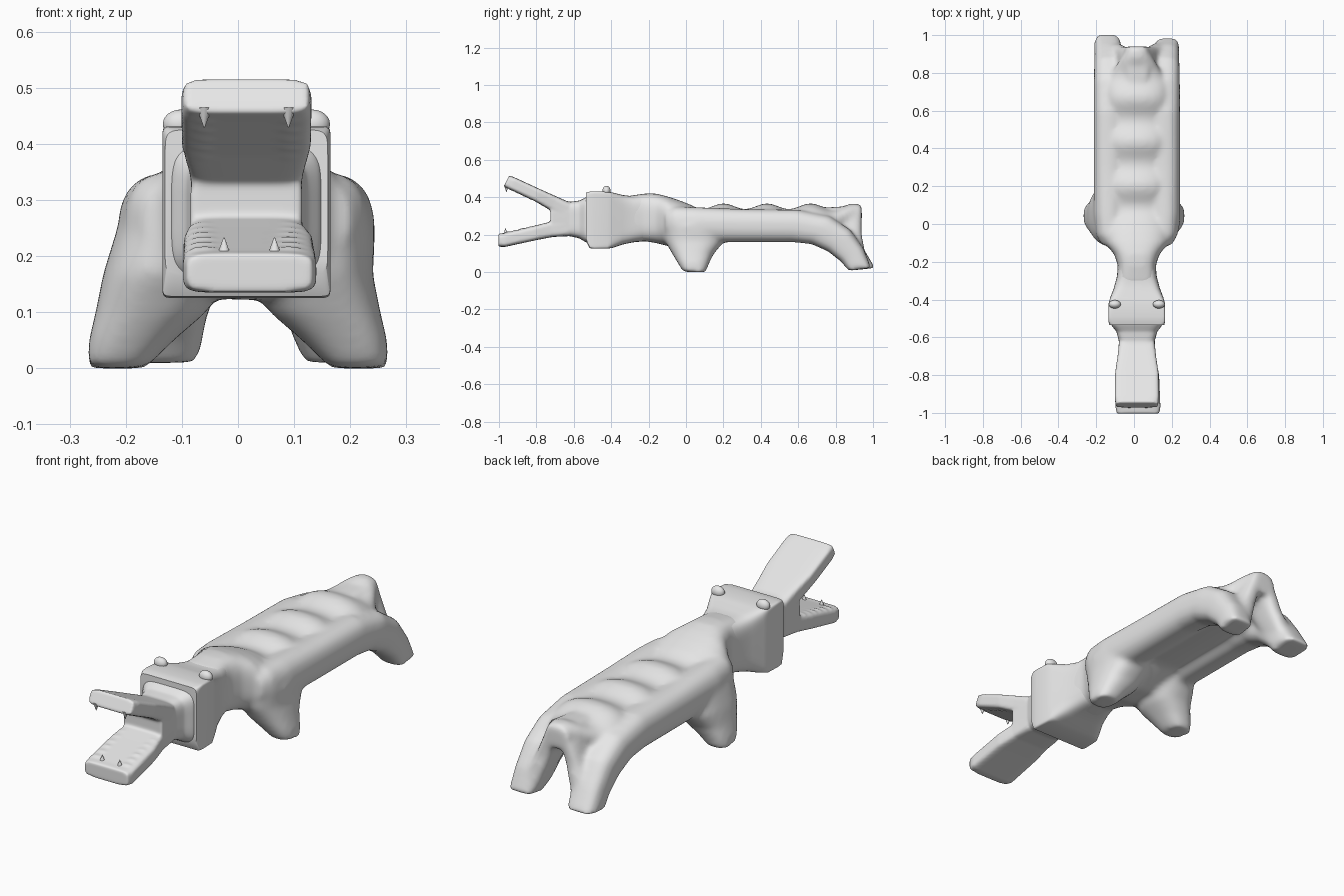
import bpy, bmesh, math
from mathutils import Vector, Matrix

CX = 0.015  # the animal sits slightly off the x axis

grey = bpy.data.materials.new("plain grey")
grey.diffuse_color = (0.8, 0.8, 0.8, 1)


def loft(bm, stations, count=40):
    """Skin through rings: (x centre, half width, (y, z) one edge, (y, z) other edge, squareness)."""
    rings = []
    for xc, hw, a, b, n in stations:
        mid = Vector((xc, (a[0] + b[0]) / 2, (a[1] + b[1]) / 2))
        half = Vector((0, (a[0] - b[0]) / 2, (a[1] - b[1]) / 2))
        ring = []
        for i in range(count):
            t = 2 * math.pi * (i + 0.5) / count
            c, s = math.cos(t), math.sin(t)
            u = math.copysign(abs(c) ** (2 / n), c)
            v = math.copysign(abs(s) ** (2 / n), s)
            ring.append(bm.verts.new(mid + Vector((hw * u, 0, 0)) + half * v))
        rings.append(ring)
    for r, q in zip(rings, rings[1:]):
        for i in range(count):
            j = (i + 1) % count
            bm.faces.new((r[i], r[j], q[j], q[i]))
    bm.faces.new(rings[0][::-1])
    bm.faces.new(rings[-1])


def upright(y, hw, z0, z1, n, xc=CX):
    return (xc, hw, (y, z1), (y, z0), n)


def ball(bm, loc, size):
    m = Matrix.Translation(loc) @ Matrix.Diagonal((*size, 1))
    bmesh.ops.create_uvsphere(bm, u_segments=20, v_segments=12, radius=1, matrix=m)


def finish(bm, name, voxel=None, smooth=0):
    bmesh.ops.recalc_face_normals(bm, faces=bm.faces)
    me = bpy.data.meshes.new(name)
    bm.to_mesh(me)
    bm.free()
    me.materials.append(grey)
    ob = bpy.data.objects.new(name, me)
    bpy.context.collection.objects.link(ob)
    if voxel:
        r = ob.modifiers.new("blend", 'REMESH')
        r.mode, r.voxel_size, r.use_smooth_shade = 'VOXEL', voxel, True
        s = ob.modifiers.new("soften", 'SMOOTH')
        s.factor, s.iterations = 0.5, smooth
    else:
        bpy.context.view_layer.objects.active = ob
        ob.select_set(True)
        bpy.ops.object.shade_smooth_by_angle(angle=math.radians(40))
        ob.select_set(False)
    return ob


# Body: neck, bumpy back, flanks running into hind legs, front legs
bm = bmesh.new()
spine = [upright(-0.32, 0.11, 0.155, 0.405, 4), upright(-0.22, 0.10, 0.165, 0.42, 3.5),
         upright(-0.16, 0.12, 0.155, 0.42, 3), upright(-0.10, 0.17, 0.14, 0.405, 2.6),
         upright(-0.04, 0.19, 0.122, 0.385, 2.4)]
for i in range(33):
    y = 0.02 + i * 0.92 / 32
    fade = min(1, max(0, (y - 0.08) / 0.15))
    tail = min(1, max(0, (y - 0.74) / 0.18))
    top = 0.352 + 0.016 * math.cos(2 * math.pi * (y - 0.2) / 0.233) + 0.01 * max(0, 0.1 - y) / 0.1
    low = 0.122 + 0.06 * fade + 0.07 * tail
    spine.append(upright(y, 0.18 - 0.01 * fade - 0.11 * tail, low, top, 2.3 - 0.1 * fade))
loft(bm, spine)

for s in (-1, 1):
    x = CX + s * 0.148
    dy = 0.007 if s < 0 else -0.013
    foot_x, foot_w = (-0.141, 0.07) if s < 0 else (0.178, 0.062)
    # flank and hind leg
    loft(bm, [(CX + s * 0.125, 0.06, (-0.11, 0.33), (-0.11, 0.2), 2.5),
              (x - s * 0.008, 0.075, (-0.06, 0.35), (-0.06, 0.162), 2.3),
              (x, 0.08, (0.05, 0.347), (0.05, 0.158), 2.3),
              (x, 0.08, (0.30, 0.337), (0.30, 0.16), 2.5),
              (x, 0.08, (0.60, 0.333), (0.57, 0.16), 2.5),
              (x, 0.08, (0.77, 0.298), (0.67, 0.15), 2.6),
              (x, 0.078, (0.88, 0.225), (0.76, 0.11), 2.8),
              (x, 0.076, (0.95, 0.125), (0.83, 0.055), 3),
              (foot_x, foot_w, (1.003 + dy, 0.022), (0.87, 0.007), 3.5)])
    # web sloping from the tail ridge to the hind leg
    loft(bm, [(0.02 + s * 0.015, 0.035, (0.74, 0.345), (0.94, 0.355), 3),
              (CX + s * 0.045, 0.045, (0.72, 0.28), (0.94, 0.28), 3),
              (CX + s * 0.075, 0.045, (0.78, 0.20), (0.94, 0.20), 3),
              (CX + s * 0.105, 0.045, (0.82, 0.12), (0.955, 0.12), 3),
              (CX + s * 0.135, 0.045, (0.87, 0.04), (0.97, 0.04), 3)])
    # front leg
    loft(bm, [(CX + s * 0.11, 0.08, (-0.10, 0.33), (0.18, 0.33), 2.4),
              (CX + s * 0.13, 0.10, (-0.12, 0.25), (0.22, 0.25), 2.4),
              (s * 0.13, 0.110, (-0.115, 0.17), (0.21, 0.17), 2.4),
              (s * 0.155, 0.099, (-0.075, 0.10), (0.15, 0.10), 2.5),
              (s * 0.19, 0.076, (-0.045, 0.05), (0.125, 0.05), 2.6),
              (s * 0.217, 0.052, (-0.015, 0.001), (0.105, -0.001), 2.8)])
finish(bm, "body_with_legs", 0.011, 14)

# Boxy head with a sharp front, tapering back into the neck
bm = bmesh.new()
loft(bm, [upright(-0.535, 0.145, 0.165, 0.425, 14), upright(-0.515, 0.15, 0.128, 0.43, 30),
          upright(-0.49, 0.15, 0.125, 0.432, 30), upright(-0.42, 0.149, 0.125, 0.43, 24),
          upright(-0.39, 0.141, 0.13, 0.425, 10), upright(-0.34, 0.122, 0.147, 0.412, 6),
          upright(-0.28, 0.106, 0.16, 0.405, 4.5), upright(-0.22, 0.098, 0.167, 0.416, 3.6)], 64)
finish(bm, "head")

# Snout with two open jaws and softly ribbed gums
bm = bmesh.new()
loft(bm, [upright(-0.50, 0.145, 0.14, 0.415, 6), upright(-0.54, 0.132, 0.162, 0.398, 5),
          upright(-0.57, 0.108, 0.18, 0.382, 5),
          upright(-0.62, 0.095, 0.192, 0.376, 5), upright(-0.68, 0.098, 0.192, 0.39, 5),
          upright(-0.725, 0.10, 0.20, 0.36, 5)])
loft(bm, [(CX, 0.095, (-0.62, 0.372), (-0.65, 0.28), 5), (CX, 0.102, (-0.69, 0.403), (-0.725, 0.33), 6),
          (CX, 0.115, (-0.78, 0.443), (-0.81, 0.38), 7), (CX, 0.116, (-0.91, 0.503), (-0.94, 0.441), 7),
          (CX, 0.112, (-0.945, 0.518), (-0.975, 0.456), 5)])
loft(bm, [(CX, 0.095, (-0.63, 0.29), (-0.62, 0.192), 5), (CX, 0.102, (-0.73, 0.268), (-0.71, 0.188), 6),
          (CX + 0.003, 0.115, (-0.80, 0.250), (-0.80, 0.171), 6),
          (CX + 0.006, 0.119, (-0.97, 0.209), (-0.97, 0.134), 6),
          (CX + 0.006, 0.112, (-1.003, 0.205), (-1.003, 0.136), 5)])
for s in (-1, 1):
    for i in range(6):
        t = i / 5
        ball(bm, (CX + s * 0.075, -0.76 - 0.17 * t, 0.367 + 0.08 * t), (0.03, 0.014, 0.012))
        ball(bm, (CX + s * 0.075, -0.76 - 0.19 * t, 0.250 - 0.043 * t), (0.03, 0.014, 0.011))
finish(bm, "snout_and_jaws", 0.0065, 5)

# Fangs
bm = bmesh.new()
for x, y, z, flip in ((-0.06, -0.96, 0.447, True), (0.09, -0.96, 0.447, True),
                      (-0.025, -0.965, 0.215, False), (0.065, -0.965, 0.215, False)):
    m = Matrix.Translation((x, y, z))
    if flip:
        m = m @ Matrix.Rotation(math.pi, 4, 'X')
    bmesh.ops.create_cone(bm, cap_ends=True, segments=12, radius1=0.014, radius2=0.001,
                          depth=0.036, matrix=m)
finish(bm, "teeth")

# Bulging eyes on top of the head
bm = bmesh.new()
for s in (-1, 1):
    ball(bm, (CX + s * 0.117, -0.425, 0.435), (0.032, 0.022, 0.026))
finish(bm, "eyes")
